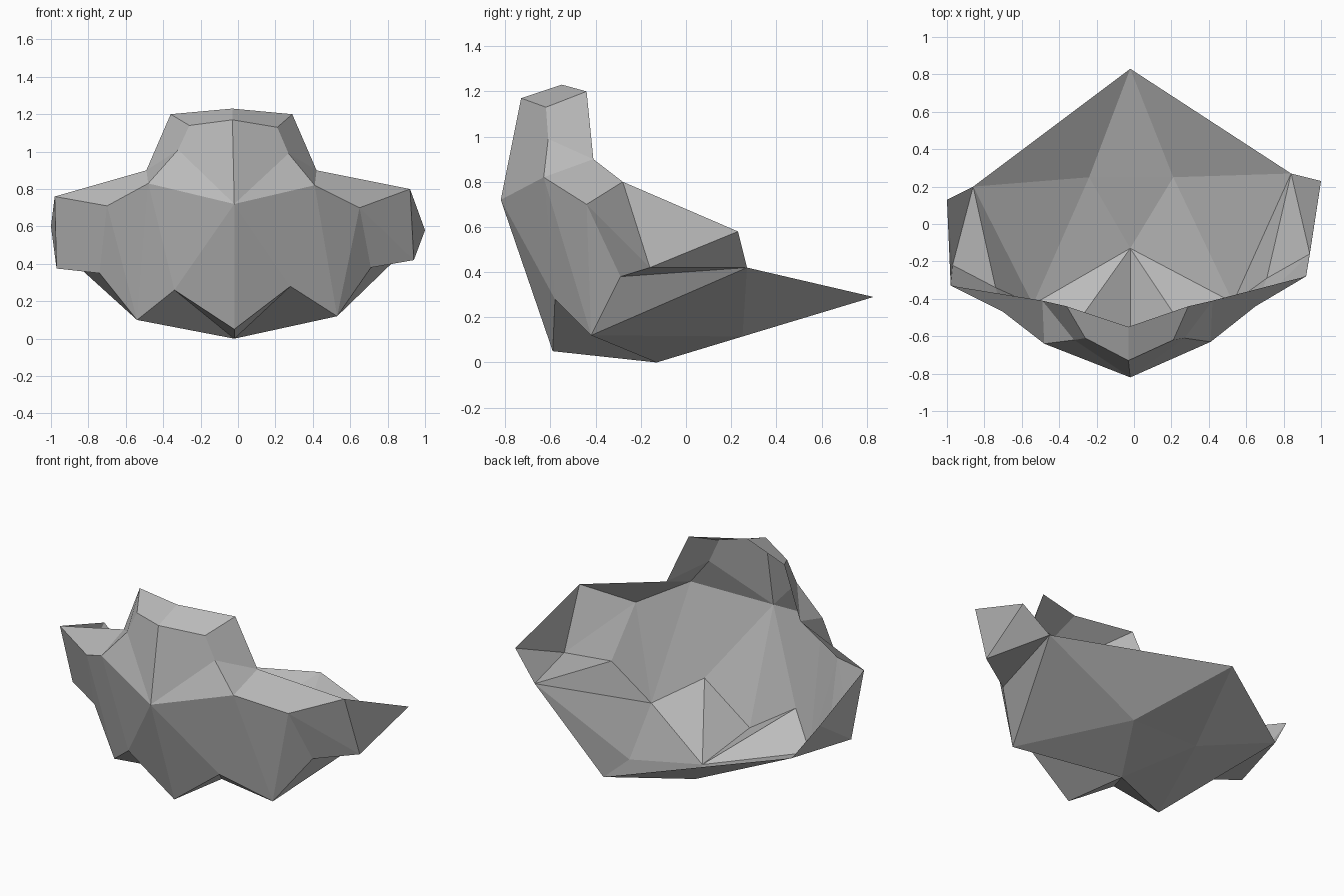
import bpy
import bmesh

default_cube = bpy.data.objects.get("Cube")
if default_cube:
    bpy.data.objects.remove(default_cube, do_unlink=True)

# Points on the centre line
centre = {
    "hood_top": (-.03, -.55, 1.23),
    "hood_front": (-.03, -.73, 1.17),
    "nose": (-.02, -.82, .72),
    "chin": (-.02, -.59, .05),
    "base": (-.02, -.13, 0),
    "tail": (-.02, .83, .29),
}

# Points that come in slightly uneven pairs: left (+x), then right (-x)
pairs = {
    "hood_back": ((.29, -.44, 1.2), (-.36, -.44, 1.2)),
    "hood_side": ((.21, -.62, 1.13), (-.26, -.61, 1.14)),
    "brow": ((.27, -.61, .99), (-.32, -.62, 1.01)),
    "neck": ((.42, -.41, .9), (-.49, -.41, .9)),
    "collar": ((.41, -.63, .82), (-.48, -.64, .83)),
    "shoulder": ((.65, -.44, .7), (-.7, -.47, .71)),
    "wing_top": ((.92, -.28, .8), (-.98, -.33, .76)),
    "wing_tip": ((1, .23, .58), (-1, .13, .6)),
    "wing_low": ((.94, -.16, .42), (-.97, -.22, .375)),
    "wing_back": ((.84, .27, .42), (-.86, .2, .39)),
    "armpit": ((.71, -.29, .38), (-.74, -.34, .35)),
    "foot": ((.53, -.42, .12), (-.54, -.43, .1)),
    "arch": ((.28, -.58, .28), (-.34, -.58, .26)),
    "keel": ((.21, .25, .115), (-.24, .25, .115)),
}

# Facets of one half, repeated on the other side
half_facets = [
    # hood
    "hood_top hood_back hood_side hood_front",
    "hood_back neck brow hood_side",
    "hood_front hood_side brow nose",
    # neck and chest
    "brow neck collar",
    "brow collar nose",
    "nose collar arch",
    "nose arch chin",
    "collar foot arch",
    "collar shoulder foot",
    # shoulder and wing
    "neck wing_top shoulder collar",
    "shoulder wing_top wing_low",
    "shoulder wing_low armpit",
    "shoulder armpit foot",
    "wing_top wing_tip wing_low",
    "wing_tip wing_back wing_low",
    "wing_low wing_back armpit",
    "armpit wing_back foot",
    # underside
    "foot base arch",
    "arch base chin",
    "foot keel base",
    "foot wing_back keel",
    "wing_back tail keel",
]

bm = bmesh.new()
middle = {name: bm.verts.new(co) for name, co in centre.items()}
sides = []
for index in range(2):
    side = dict(middle)
    for name, both in pairs.items():
        side[name] = bm.verts.new(both[index])
    sides.append(side)

for side in sides:
    for facet in half_facets:
        bm.faces.new([side[name] for name in facet.split()])

# Facets that bridge the centre line underneath
left, right = sides
bridge = bm.faces.new((left["keel"], right["keel"], middle["base"]))
bm.faces.new((left["keel"], middle["tail"], right["keel"]))

# Make every facet face outwards
bmesh.ops.recalc_face_normals(bm, faces=bm.faces)
bm.normal_update()
if bridge.normal.z > 0:
    bmesh.ops.reverse_faces(bm, faces=bm.faces)

mesh = bpy.data.meshes.new("faceted_shell")
bm.to_mesh(mesh)
bm.free()
shell = bpy.data.objects.new("faceted_shell", mesh)
bpy.context.collection.objects.link(shell)

# Plain grey material
grey = bpy.data.materials.new("stone_grey")
grey.use_nodes = True
colour = (.5, .5, .5, 1)
grey.diffuse_color = colour
grey.node_tree.nodes["Principled BSDF"].inputs["Base Color"].default_value = colour
mesh.materials.append(grey)
